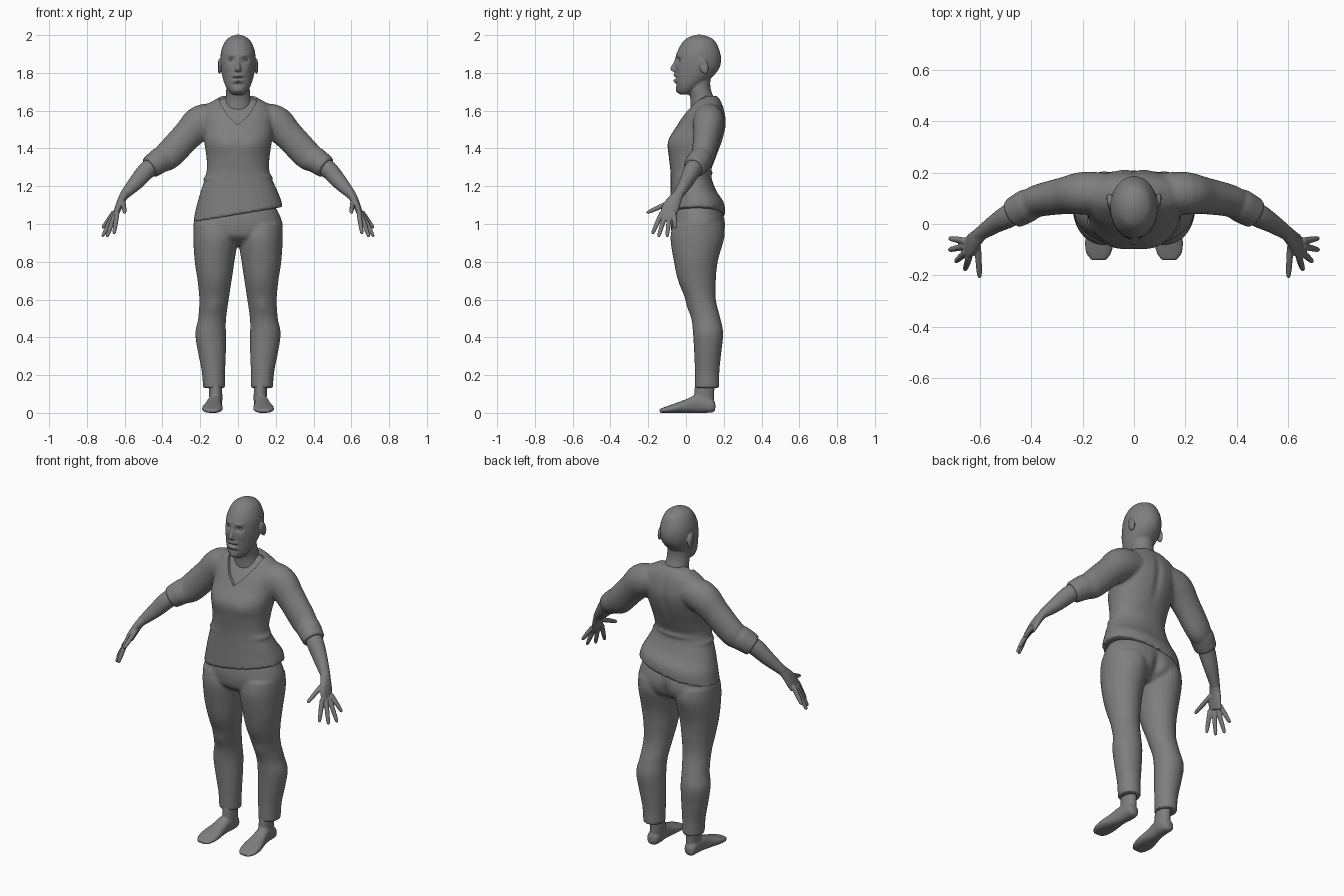
import bpy, bmesh, math
from mathutils import Vector, Matrix

cube = bpy.data.objects.get("Cube")
if cube:
    bpy.data.objects.remove(cube)

grey = bpy.data.materials.new("plain grey")
grey.use_nodes = True
GREY = (0.21, 0.21, 0.21, 1)
grey.diffuse_color = GREY
grey.node_tree.nodes["Principled BSDF"].inputs["Base Color"].default_value = GREY

X, Y, Z = Vector((1, 0, 0)), Vector((0, 1, 0)), Vector((0, 0, 1))


def smooth_path(rows, steps=5):
    """Catmull-Rom interpolation through rows of numbers."""
    rows = [Vector(r) for r in rows]
    out = []
    for i in range(len(rows) - 1):
        a, b, c, d = rows[max(i - 1, 0)], rows[i], rows[i + 1], rows[min(i + 2, len(rows) - 1)]
        for k in range(steps):
            t = k / steps
            out.append(0.5 * (2 * b + (c - a) * t + (2 * a - 5 * b + 4 * c - d) * t**2
                              + (3 * b - a - 3 * c + d) * t**3))
    return out + [rows[-1]]


def loft(bm, rows, u=None, v=None, power=2.0, tilt=None, sides=32):
    """Skin rings (x, y, z, radius_u, radius_v); without axes they follow the path."""
    path = smooth_path(rows)
    rings = []
    for i, p in enumerate(path):
        c = Vector(p[:3])
        if u is None:
            t = Vector(path[min(i + 1, len(path) - 1)][:3]) - Vector(path[max(i - 1, 0)][:3])
            t.normalize()
            a = (Y - t * t.y).normalized()
            b = t.cross(a)
        else:
            a, b = u, v
        ring = []
        for k in range(sides):
            ang = 2 * math.pi * k / sides
            co, si = math.cos(ang), math.sin(ang)
            q = c + a * math.copysign(abs(co) ** (2 / power), co) * max(p[3], 0.002) \
                  + b * math.copysign(abs(si) ** (2 / power), si) * max(p[4], 0.002)
            if tilt:
                q.z += tilt(q)
            ring.append(bm.verts.new(q))
        rings.append(ring)
    for r, s in zip(rings, rings[1:]):
        for k in range(sides):
            n = (k + 1) % sides
            bm.faces.new((r[k], r[n], s[n], s[k]))
    bm.faces.new(rings[0])
    bm.faces.new(rings[-1])


def ball(bm, centre, size, turn=0.0):
    m = Matrix.Translation(centre) @ Matrix.Rotation(turn, 4, "X") @ Matrix.Diagonal((*size, 1))
    bmesh.ops.create_uvsphere(bm, u_segments=24, v_segments=16, radius=1, matrix=m)


def upright(bm, rows, **kw):
    """Rows of (z, x, y, half width, half depth)."""
    loft(bm, [(x, y, z, rx, ry) for z, x, y, rx, ry in rows], X, Y, **kw)


def flip(rows, s):
    return [(r[0] * s, *r[1:]) for r in rows]


def finish(bm, name, voxel=None, iterations=4, cutter=None, dents=()):
    """Make the object, fuse its parts, push soft dents and bumps into it."""
    bmesh.ops.recalc_face_normals(bm, faces=bm.faces)
    mesh = bpy.data.meshes.new(name)
    bm.to_mesh(mesh)
    bm.free()
    ob = bpy.data.objects.new(name, mesh)
    bpy.context.collection.objects.link(ob)
    bpy.ops.object.select_all(action="DESELECT")
    bpy.context.view_layer.objects.active = ob
    ob.select_set(True)
    if voxel:
        m = ob.modifiers.new("fuse", "REMESH")
        m.mode, m.voxel_size = "VOXEL", voxel
        m = ob.modifiers.new("soften", "SMOOTH")
        m.factor, m.iterations = 0.5, iterations
    if cutter:
        m = ob.modifiers.new("cut", "BOOLEAN")
        m.operation, m.object, m.solver = "DIFFERENCE", cutter, "EXACT"
    for m in list(ob.modifiers):
        bpy.ops.object.modifier_apply(modifier=m.name)
    for centre, radius, push in dents:
        for vert in ob.data.vertices:
            d = vert.co - Vector(centre)
            w = sum((d[i] / radius[i]) ** 2 for i in range(3))
            if w < 6:
                vert.co += Vector(push) * math.exp(-w)
    ob.data.materials.clear()
    ob.data.materials.append(grey)
    bpy.ops.object.shade_smooth_by_angle(angle=math.radians(50))
    return ob


# Head and neck
bm = bmesh.new()
upright(bm, [(2.003, 0, .07, .006, .006), (1.993, 0, .07, .036, .045), (1.97, 0, .07, .066, .082),
             (1.92, 0, .067, .088, .11), (1.87, 0, .065, .093, .121), (1.82, 0, .058, .09, .116),
             (1.77, 0, .037, .08, .094), (1.73, 0, .015, .066, .069), (1.70, 0, 0, .047, .043),
             (1.685, 0, -.003, .03, .026)])
upright(bm, [(1.6, 0, .10, .085, .075), (1.66, 0, .087, .067, .064),
             (1.72, 0, .07, .062, .06), (1.78, 0, .07, .06, .06)])
upright(bm, [(1.885, 0, -.045, .009, .01), (1.85, 0, -.055, .01, .014),  # nose
             (1.825, 0, -.062, .014, .022), (1.81, 0, -.055, .018, .02), (1.803, 0, -.05, .01, .01)])
for s in (1, -1):  # ears
    ball(bm, (s * .098, .095, 1.835), (.011, .024, .042), .25)
face = [((0, -.06, 1.788), (.03, .03, .009), (0, -.009, 0)),
        ((0, -.06, 1.758), (.026, .03, .009), (0, -.011, 0)),
        ((0, -.065, 1.773), (.03, .03, .004), (0, .009, 0)),
        ((0, -.045, 1.738), (.03, .03, .008), (0, .006, 0)),
        ((0, -.04, 1.705), (.03, .03, .015), (0, -.008, 0))]
for s in (1, -1):
    face += [((s * .037, -.05, 1.868), (.02, .03, .013), (0, .013, 0)),
             ((s * .04, -.05, 1.895), (.03, .03, .01), (0, -.005, 0)),
             ((s * .05, -.035, 1.825), (.02, .03, .02), (0, -.004, 0)),
             ((s * .112, .09, 1.84), (.01, .012, .022), (s * -.006, 0, 0))]
finish(bm, "head", .005, 3, dents=face)

# Eyes
for side, s in (("left", 1), ("right", -1)):
    bm = bmesh.new()
    ball(bm, (s * .037, -.022, 1.867), (.015, .015, .012))
    finish(bm, side + "_eye")

# Upper body profile shared by the shirt and the skin in its neckline
torso = [(1.05, 0, .06, .237, .148), (1.11, 0, .058, .224, .143), (1.18, 0, .038, .2, .12),
         (1.27, 0, .025, .168, .107), (1.35, 0, .034, .167, .124), (1.44, 0, .05, .18, .143),
         (1.52, 0, .082, .187, .13), (1.58, 0, .098, .19, .11), (1.63, 0, .11, .165, .084),
         (1.66, 0, .112, .118, .067), (1.678, 0, .11, .085, .056)]
bm = bmesh.new()
upright(bm, [(z - .006, x, y, rx - .014, ry - .012) for z, x, y, rx, ry in torso[4:]], power=2.2)
finish(bm, "chest", .008, 3)

# Neckline cutter
bm = bmesh.new()
outline = [(0, 1.525), (.05, 1.57), (.088, 1.625), (.115, 1.7), (-.115, 1.7), (-.088, 1.625), (-.05, 1.57)]
wedge = bm.faces.new([bm.verts.new((x, -.3, z)) for x, z in outline])
geo = bmesh.ops.extrude_face_region(bm, geom=[wedge])["geom"]
bmesh.ops.translate(bm, verts=[g for g in geo if isinstance(g, bmesh.types.BMVert)], vec=(0, .4, 0))
cutter = finish(bm, "neckline_cutter")
cutter.hide_render = True
cutter.hide_set(True)

# Shirt with slanted hem and three-quarter sleeves
bm = bmesh.new()
upright(bm, torso, power=2.2,
        tilt=lambda q: .17 * q.x * min(1, max(0, (1.27 - q.z) / .2)))
sleeve = [(.08, .12, 1.56, .075, .075), (.19, .12, 1.54, .083, .092), (.27, .11, 1.467, .072, .08),
          (.365, .092, 1.367, .063, .077), (.405, .075, 1.342, .06, .068), (.415, .071, 1.336, .065, .068),
          (.468, .042, 1.298, .061, .06)]
for s in (1, -1):
    loft(bm, flip(sleeve, s))
folds = [((0, .14, 1.27), (.12, .05, .012), (0, .008, 0)),
         ((0, .2, 1.5), (.02, .06, .12), (0, -.01, 0)),
         ((.17, .0, 1.25), (.06, .08, .012), (.008, 0, 0)),
         ((-.17, .0, 1.24), (.06, .08, .012), (-.008, 0, 0))]
for s in (1, -1):
    folds.append(((s * .085, -.08, 1.42), (.06, .06, .055), (0, -.008, 0)))
finish(bm, "shirt", .009, 4, cutter, folds)

# Trousers
bm = bmesh.new()
upright(bm, [(1.1, 0, .055, .19, .12), (1.06, 0, .06, .215, .135), (1.0, 0, .062, .236, .143),
             (.94, 0, .06, .225, .132), (.91, 0, .06, .18, .1), (.89, 0, .06, .1, .07)], power=2.2)
leg = [(.12, .06, 1.0, .115, .13), (.119, .058, .92, .118, .14), (.124, .052, .8, .105, .116),
       (.124, .058, .7, .09, .1), (.127, .078, .6, .078, .08), (.137, .105, .5, .074, .077),
       (.145, .117, .42, .081, .08), (.138, .115, .32, .074, .072), (.13, .112, .22, .062, .065),
       (.127, .112, .132, .058, .065)]
for s in (1, -1):
    loft(bm, flip(leg, s), X, Y)
seat = [((0, .21, .95), (.025, .08, .07), (0, -.02, 0))]
for s in (1, -1):
    seat += [((s * .1, .2, .97), (.07, .06, .06), (0, .008, 0)),
             ((s * .127, .0, .56), (.04, .06, .04), (0, -.006, 0))]
finish(bm, "trousers", .009, 4, dents=seat)

# Forearms with hands, and feet
forearm = [(.42, .072, 1.335, .044, .044), (.48, .035, 1.287, .046, .047), (.54, 0, 1.22, .036, .04),
           (.605, -.043, 1.15, .026, .024)]
palm = [(.59, -.033, 1.167, .026, .024), (.612, -.055, 1.135, .034, .022), (.632, -.08, 1.09, .045, .019),
        (.647, -.095, 1.05, .043, .014)]
fingers = [((.64, -.128, 1.06), (.656, -.177, .95)), ((.65, -.108, 1.055), (.692, -.145, .934)),
           ((.656, -.086, 1.055), (.716, -.1, .936)), ((.655, -.066, 1.065), (.716, -.056, .98)),
           ((.607, -.085, 1.115), (.6, -.205, 1.06))]
foot = [(.125, .155, .035, .015, .017), (.122, .142, .037, .032, .034), (.12, .1, .046, .037, .046),
        (.125, .05, .047, .038, .047), (.13, 0, .036, .045, .036), (.135, -.06, .025, .055, .025),
        (.137, -.11, .016, .05, .016), (.137, -.14, .011, .03, .01)]
ankle = [(.118, .098, .04, .034, .048), (.118, .096, .1, .035, .053), (.125, .105, .2, .036, .05)]
for side, s in (("left", 1), ("right", -1)):
    bm = bmesh.new()
    loft(bm, flip(forearm, s))
    loft(bm, flip(palm, s))
    for a, b in fingers:
        a, b = Vector(a), Vector(b)
        rows = [(*a.lerp(b, t), r, r) for t, r in ((0, .013), (.5, .0125), (.9, .01), (1.03, .006))]
        loft(bm, flip(rows, s), sides=16)
    finish(bm, side + "_forearm_and_hand", .004, 3)
    bm = bmesh.new()
    loft(bm, flip(foot, s), X, Z, power=2.3)
    loft(bm, flip(ankle, s), X, Y)
    finish(bm, side + "_foot", .006, 3)
